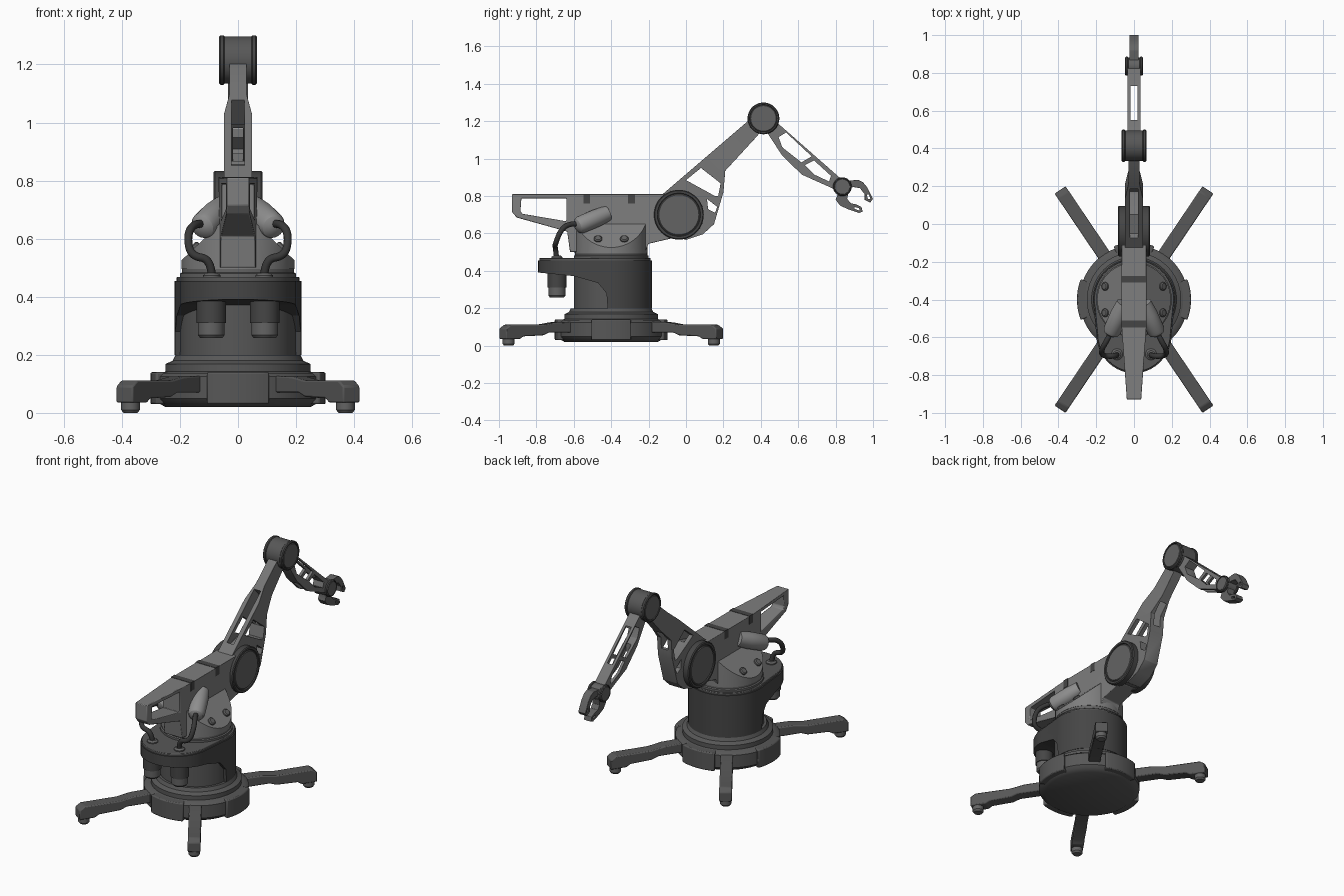
import bpy, bmesh, math
from mathutils import Vector, Matrix

if "Cube" in bpy.data.objects:
    bpy.data.objects.remove(bpy.data.objects["Cube"])


def material(name, v):
    m = bpy.data.materials.new(name)
    m.diffuse_color = (v, v, v, 1)
    m.use_nodes = True
    m.node_tree.nodes["Principled BSDF"].inputs["Base Color"].default_value = m.diffuse_color
    return m


PALE = material("pale grey", 0.27)
LIGHT = material("light grey", 0.21)
ARM = material("arm grey", 0.18)
MID = material("mid grey", 0.125)
BASE = material("base grey", 0.095)
DARK = material("dark grey", 0.06)
BLACK = material("cable black", 0.04)
CY = -0.4  # y of the base axis


def finish(name, bm, mat, bevel=0.0):
    bmesh.ops.recalc_face_normals(bm, faces=bm.faces[:])
    me = bpy.data.meshes.new(name)
    bm.to_mesh(me)
    bm.free()
    if mat:
        me.materials.append(mat)
    ob = bpy.data.objects.new(name, me)
    bpy.context.collection.objects.link(ob)
    smooth(ob)
    if bevel:
        m = ob.modifiers.new("edge", 'BEVEL')
        m.width, m.segments, m.limit_method = bevel, 2, 'ANGLE'
    return ob


def smooth(ob):
    ob.data.shade_smooth()
    ob.data.set_sharp_from_angle(angle=math.radians(32))


def loft(a_pts, b_pts):
    bm = bmesh.new()
    a = [bm.verts.new(p) for p in a_pts]
    b = [bm.verts.new(p) for p in b_pts]
    bm.faces.new(a)
    bm.faces.new(b[::-1])
    for i in range(len(a)):
        j = (i + 1) % len(a)
        bm.faces.new((a[i], b[i], b[j], a[j]))
    return bm


def cut(ob, cutter):
    m = ob.modifiers.new("cut", 'BOOLEAN')
    m.operation, m.solver, m.object = 'DIFFERENCE', 'EXACT', cutter
    bpy.context.view_layer.update()
    dg = bpy.context.evaluated_depsgraph_get()
    me = bpy.data.meshes.new_from_object(ob.evaluated_get(dg))
    ob.modifiers.remove(m)
    ob.data = me
    bpy.data.objects.remove(cutter)
    smooth(ob)


def prism(name, pts, w, mat, stops=None, along=(1, 0), bevel=0.004, cuts=()):
    """Side outline (y, z) spread to x = +-w, or to widths 'stops' along a direction."""
    bm = loft([(-1, y, z) for y, z in pts], [(1, y, z) for y, z in pts])
    d = Vector((0, *along)).normalized()
    stops = stops or [(0, w)]
    for t, _ in stops:
        bmesh.ops.bisect_plane(bm, geom=bm.verts[:] + bm.edges[:] + bm.faces[:],
                               plane_co=d * t, plane_no=d)
    for v in bm.verts:
        t = v.co.dot(d)
        width = stops[0][1] if t <= stops[0][0] else stops[-1][1]
        for (t0, w0), (t1, w1) in zip(stops, stops[1:]):
            if t0 < t < t1:
                width = w0 + (w1 - w0) * (t - t0) / (t1 - t0)
        v.co.x *= width
    ob = finish(name, bm, mat)
    for cpts, cw in cuts:
        cut(ob, prism("cutter", cpts, cw, None, bevel=0))
    if bevel:
        m = ob.modifiers.new("edge", 'BEVEL')
        m.width, m.segments, m.limit_method = bevel, 2, 'ANGLE'
    return ob


def slab(name, pts, z0, z1, mat, bevel=0.0):
    return finish(name, loft([(x, y, z0) for x, y in pts], [(x, y, z1) for x, y in pts]), mat, bevel)


def revolve(name, profile, mat, loc, axis=(0, 0, 1), seg=56, slopes=()):
    """Profile (radius, height) turned about an axis; slopes are planes that trim it."""
    bm = bmesh.new()
    rings = [[bm.verts.new((r * math.cos(2 * math.pi * i / seg), r * math.sin(2 * math.pi * i / seg), h))
              for i in range(seg)] for r, h in profile]
    for a, b in zip(rings, rings[1:]):
        for i in range(seg):
            j = (i + 1) % seg
            bm.faces.new((a[i], a[j], b[j], b[i]))
    bmesh.ops.remove_doubles(bm, verts=bm.verts[:], dist=1e-5)
    rot = Vector(axis).to_track_quat('Z', 'Y').to_matrix().to_4x4()
    bm.transform(Matrix.Translation(loc) @ rot)
    for co, no in slopes:
        res = bmesh.ops.bisect_plane(bm, geom=bm.verts[:] + bm.edges[:] + bm.faces[:],
                                     plane_co=co, plane_no=no, clear_outer=True)
        bmesh.ops.edgenet_fill(bm, edges=[e for e in res['geom_cut'] if isinstance(e, bmesh.types.BMEdge)])
    return finish(name, bm, mat)


def arc(r, a0, a1, n, cy=CY):
    return [(r * math.cos(math.radians(a0 + (a1 - a0) * i / n)),
             cy + r * math.sin(math.radians(a0 + (a1 - a0) * i / n))) for i in range(n + 1)]


# base disc with four rim pads
revolve("base_disc", [(0, .02), (.25, .02), (.275, .035), (.288, .05), (.288, .125), (.275, .137), (.25, .142),
                      (.25, .168), (.225, .18), (.215, .2), (0, .2)], BASE, (0, CY, 0))
for i in range(4):
    a = 90 * i
    slab(f"base_pad_{i}", arc(.302, a - 21, a + 21, 10) + arc(.24, a + 21, a - 21, 10), .03, .14, BASE, .006)

# four legs with feet
for i, a in enumerate((56, 124, 236, 304)):
    leg = prism(f"leg_{i}", [(.24, .128), (.38, .125), (.46, .112), (.67, .112), (.70, .092), (.70, .035), (.61, .035),
                             (.585, .05), (.46, .055), (.42, .07), (.24, .07)], .035, BASE, bevel=.006)
    leg.matrix_world = Matrix.Translation((0, CY, 0)) @ Matrix.Rotation(math.radians(a - 90), 4, 'Z')
    c, s = math.cos(math.radians(a)), math.sin(math.radians(a))
    revolve(f"foot_{i}", [(0, 0), (.024, 0), (.032, .01), (.032, .045), (0, .045)], MID,
            (.662 * c, CY + .662 * s, 0), seg=24)

# drum body, wrapped by a shell with a rear shelf
revolve("drum", [(0, .18), (.2, .18), (.2, .46), (0, .46)], BASE, (0, CY, 0))


def shelf_outline(k):
    back = [(-.2 * k * math.cos(math.pi * i / 20), -.58 - .21 * k * math.sin(math.pi * i / 20)) for i in range(21)]
    return arc(.218 * k, -12, 192, 36) + back


shell = slab("shell", shelf_outline(1), .2, .455, DARK)
cut(shell, prism("cutter", [(-.9, .1), (-.9, .40), (-.78, .39), (-.6, .372), (-.47, .335), (-.425, .28), (-.412, .1)],
                 .5, None, bevel=0))
slab("shelf_lid", shelf_outline(.97), .45, .468, BASE, .003)

# turning collar and sloped turret
revolve("collar", [(0, .46), (.2, .46), (.2, .48), (.193, .484), (.193, .5), (0, .5)], MID, (0, CY, 0))
revolve("turret", [(0, .495), (.195, .495), (.195, .66), (0, .66)], LIGHT, (0, CY, 0),
        slopes=[((s * .195, CY, .525), (s * .69, 0, .72)) for s in (-1, 1)])

# main beam with rear handle and top straps
prism("beam", [(-.93, .81), (-.11, .81), (-.02, .72), (-.05, .58), (-.2, .545), (-.22, .5), (-.62, .5), (-.635, .61),
               (-.905, .685), (-.93, .715)], .065, LIGHT, stops=[(-.93, .038), (-.55, .065)],
      cuts=[([(-.88, .788), (-.64, .788), (-.64, .665), (-.875, .705), (-.885, .72)], .2)])
for i, y in enumerate((-.53, -.292)):
    prism(f"beam_strap_{i}", [(y - .018, .76), (y + .018, .76), (y + .018, .812), (y - .018, .812)], .067, DARK, bevel=0)

for s, side in ((-1, "left"), (1, "right")):
    # side motor, cable and hanging cylinder
    axis = Vector((s * -.075, .165, .07))
    revolve(f"motor_{side}", [(0, 0), (.022, .002), (.04, .014), (.047, .03), (.048, .13), (.042, .2), (0, .2)],
            PALE, (s * .128, -.59, .635), axis, 28)
    cu = bpy.data.curves.new("path", 'CURVE')
    cu.dimensions, cu.bevel_depth, cu.bevel_resolution = '3D', .014, 3
    sp = cu.splines.new('NURBS')
    path = [(.12, -.57, .65), (.145, -.62, .655), (.175, -.67, .62), (.165, -.70, .54), (.09, -.70, .53), (.09, -.69, .46)]
    sp.points.add(len(path) - 1)
    for p, (x, y, z) in zip(sp.points, path):
        p.co = (s * x, y, z, 1)
    sp.order_u, sp.use_endpoint_u, sp.resolution_u = 3, True, 8
    tmp = bpy.data.objects.new("path", cu)
    bpy.context.collection.objects.link(tmp)
    bpy.context.view_layer.update()
    me = bpy.data.meshes.new_from_object(tmp.evaluated_get(bpy.context.evaluated_depsgraph_get()))
    bpy.data.objects.remove(tmp)
    me.materials.clear()
    me.materials.append(BLACK)
    me.shade_smooth()
    bpy.context.collection.objects.link(bpy.data.objects.new(f"cable_{side}", me))
    revolve(f"grommet_{side}", [(0, .46), (.03, .46), (.03, .474), (.02, .482), (0, .482)], MID, (s * .09, -.69, 0), seg=24)
    revolve(f"canister_{side}", [(0, .31), (.051, .31), (.051, .41), (0, .41)], DARK, (s * .092, -.69, 0), seg=32)
    revolve(f"canister_cap_{side}", [(0, .258), (.038, .258), (.046, .268), (.046, .312), (0, .312)], MID,
            (s * .092, -.69, 0), seg=32)
    # turret bolts
    for j, y in enumerate((-.33, -.47)):
        revolve(f"bolt_{side}_{j}", [(0, -.01), (.022, -.01), (.022, .008), (.016, .013), (0, .013)], MID,
                (s * .15, y, .568), (s * .69, 0, .72), 20)
    # shoulder, elbow and wrist end discs
    for part, y, z, r, x0, x1 in (("shoulder", -.038, .70, .133, .04, .085), ("elbow", .414, 1.215, .085, .046, .066),
                                  ("wrist", .836, .85, .05, .03, .048)):
        revolve(f"{part}_rim_{side}", [(0, x0), (r - .004, x0), (r, x0 + .004), (r, x1 - .005), (r - .005, x1),
                                       (r * .87, x1), (r * .85, x1 - .008), (0, x1 - .008)], DARK, (0, y, z), (s, 0, 0))
        revolve(f"{part}_cap_{side}", [(0, x0), (r * .83, x0), (r * .83, x1 - .004), (r * .8, x1 - .001), (0, x1 - .001)],
                MID, (0, y, z), (s, 0, 0))

# joint drums
revolve("elbow_drum", [(0, -.05), (.081, -.05), (.081, .05), (0, .05)], BASE, (0, .414, 1.215), (1, 0, 0))
revolve("wrist_drum", [(0, -.034), (.046, -.034), (.046, .034), (0, .034)], MID, (0, .836, .85), (1, 0, 0), 40)

# upper arm with side windows and a long slot
prism("upper_arm", [(-.125, .81), (.33, 1.2), (.41, 1.24), (.44, 1.2), (.38, 1.12), (.21, .935), (.2, .82), (.15, .65),
                    (.09, .595), (0, .565), (-.1, .6), (-.15, .7)], .048, ARM,
      stops=[(.77, .048), (.877, .029)], along=(.76, .65), bevel=.003,
      cuts=[([(0, .885), (.08, .95), (.185, .868), (.172, .80), (.155, .80)], .2),
            ([(.112, .785), (.167, .742), (.155, .71), (.118, .73)], .2),
            ([(-.10, .875), (.165, 1.10), (.33, .92), (.235, .865), (.10, .87), (-.05, .83)], .022)])

# forearm frame
prism("forearm", [(.41, 1.22), (.49, 1.19), (.82, .90), (.85, .86), (.79, .838), (.62, .914), (.515, 1.015), (.44, 1.13)],
      .034, ARM, bevel=.002,
      cuts=[([(.495, 1.115), (.535, 1.14), (.672, 1.012), (.617, .98), (.515, 1.06)], .2),
            ([(.635, .966), (.685, .99), (.775, .908), (.765, .878), (.685, .915)], .2),
            ([(.55, 1.3), (.73, 1.3), (.73, .7), (.55, .7)], .018)])

# gripper claws
prism("upper_claw", [(.85, .88), (.875, .882), (.92, .887), (.945, .875), (.97, .845), (.992, .80), (1.0, .785), (.985, .765),
                     (.955, .78), (.955, .81), (.93, .842), (.895, .848), (.85, .84)], .024, MID, bevel=.003,
      cuts=[([(.967, .808), (.978, .808), (.986, .785), (.972, .785)], .1)])
prism("lower_claw", [(.805, .84), (.81, .805), (.80, .78), (.825, .748), (.87, .728), (.925, .710), (.945, .716), (.938, .742),
                     (.91, .755), (.88, .762), (.862, .785), (.868, .82), (.85, .85)], .024, MID, bevel=.003,
      cuts=[([(.90, .742), (.925, .735), (.928, .722), (.90, .731)], .1)])
